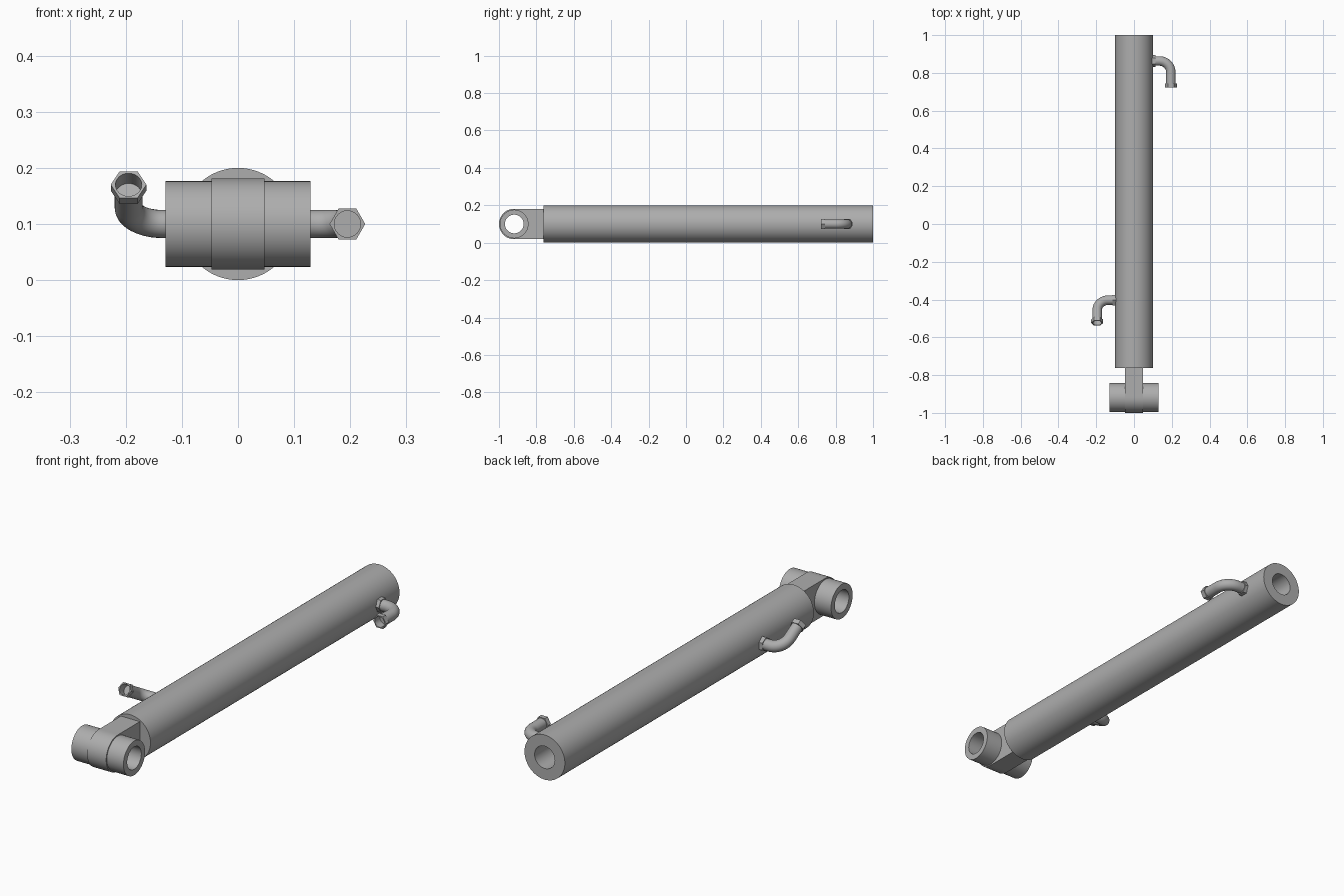
import bpy, bmesh
from math import sin, cos, pi, radians, atan2
from mathutils import Vector, Matrix

cube = bpy.data.objects.get("Cube")
if cube:
    bpy.data.objects.remove(cube, do_unlink=True)

steel = bpy.data.materials.new("grey steel")
steel.use_nodes = True
grey = (0.42, 0.42, 0.42, 1)
steel.diffuse_color = grey
steel.node_tree.nodes["Principled BSDF"].inputs["Base Color"].default_value = grey

MID = 0.1  # height of the main axis


def finish(name, bm, matrix):
    bm.transform(matrix)
    bmesh.ops.recalc_face_normals(bm, faces=bm.faces)
    mesh = bpy.data.meshes.new(name)
    bm.to_mesh(mesh)
    bm.free()
    mesh.materials.append(steel)
    obj = bpy.data.objects.new(name, mesh)
    bpy.context.collection.objects.link(obj)
    bpy.ops.object.select_all(action='DESELECT')
    obj.select_set(True)
    bpy.context.view_layer.objects.active = obj
    bpy.ops.object.shade_smooth_by_angle(angle=radians(30))


def sweep(name, rings, sides, matrix, closed=False):
    """Skin rings of (x, y, heading, radius, is_hex) lying along a flat path."""
    bm = bmesh.new()
    loops = []
    for x, y, heading, radius, is_hex in rings:
        across = Vector((-sin(heading), cos(heading), 0))
        loop = []
        for i in range(sides):
            a = 2 * pi * i / sides
            r = radius / cos(a % (pi / 3) - pi / 6) if is_hex else radius
            p = Vector((x, y, 0)) + across * (r * cos(a)) + Vector((0, 0, r * sin(a)))
            loop.append(bm.verts.new(p))
        loops.append(loop)
    pairs = list(zip(loops, loops[1:]))
    if closed:
        pairs.append((loops[-1], loops[0]))
    else:
        bm.faces.new(loops[0])
        bm.faces.new(loops[-1])
    for a, b in pairs:
        for i in range(sides):
            j = (i + 1) % sides
            bm.faces.new((a[i], a[j], b[j], b[i]))
    finish(name, bm, matrix)


# Barrel with a deep bore open at the back
base = Matrix.Translation((0, 0, MID))
barrel = [(-0.762, 0.1), (1, 0.1), (1, 0.05), (-0.7, 0.05)]
sweep("barrel", [(0, y, pi / 2, r, False) for y, r in barrel], 64, base)

# Cross bushing at the front
EYE_Y, EYE_R, HOLE_R = -0.9185, 0.0815, 0.05
eye = Matrix.Translation((0, EYE_Y, MID))
bushing = [(-0.129, 0.0765), (0.129, 0.0765), (0.129, HOLE_R), (-0.129, HOLE_R)]
sweep("bushing", [(x, 0, 0, r, False) for x, r in bushing], 48, eye, closed=True)


# Mounting lug: rounded at the front, square where it meets the barrel
def lug(name, half_width, length):
    corner = atan2(EYE_R, length)
    angles = sorted([2 * pi * i / 48 for i in range(48)] + [corner, 2 * pi - corner])
    bm = bmesh.new()
    loops = []
    for x, outer in ((-half_width, True), (half_width, True),
                     (half_width, False), (-half_width, False)):
        loop = []
        for a in angles:
            r = HOLE_R
            if outer:
                r = EYE_R
                if cos(a) > 1e-6:
                    r = min(length / cos(a), EYE_R / max(abs(sin(a)), 1e-6))
            loop.append(bm.verts.new((x, r * cos(a), r * sin(a))))
        loops.append(loop)
    n = len(angles)
    for k in range(4):
        a, b = loops[k], loops[(k + 1) % 4]
        for i in range(n):
            j = (i + 1) % n
            bm.faces.new((a[i], a[j], b[j], b[i]))
    finish(name, bm, eye)


lug("mounting_lug", 0.047, 0.16)


# Elbow port: bent pipe with a recessed mouth and a hex nut at each end
def port(side, matrix):
    pipe_r, bore_r, flat = 0.025, 0.0235, 0.0275
    bend, reach, drop = 0.06, 0.195, 0.14
    rings = [(0.085, 0, 0, pipe_r, False)]
    for i in range(13):
        t = pi / 2 * i / 12
        rings.append((reach - bend + bend * sin(t), bend * cos(t) - bend, -t, pipe_r, False))
    down = -pi / 2
    rings += [(reach, -drop, down, pipe_r, False),
              (reach, -drop, down, bore_r, False),
              (reach, -drop + 0.036, down, bore_r, False)]
    sweep(side + "_port_pipe", rings, 24, matrix)

    def nut(name, place):
        sweep(name, [place(0) + (flat, True), place(1) + (flat, True),
                     place(1) + (pipe_r, False), place(0) + (pipe_r, False)],
              24, matrix, closed=True)

    nut(side + "_port_base_nut", lambda t: (0.09 + 0.025 * t, 0, 0))
    nut(side + "_port_end_nut", lambda t: (reach, -drop + 0.021 * (1 - t), down))


port("left", Matrix.Translation((0, 0.863, MID)))
port("right", Matrix.Translation((0, -0.403, MID))
     @ Matrix.Rotation(radians(-30), 4, 'X')
     @ Matrix.Diagonal((-1, 1, 1, 1)))
